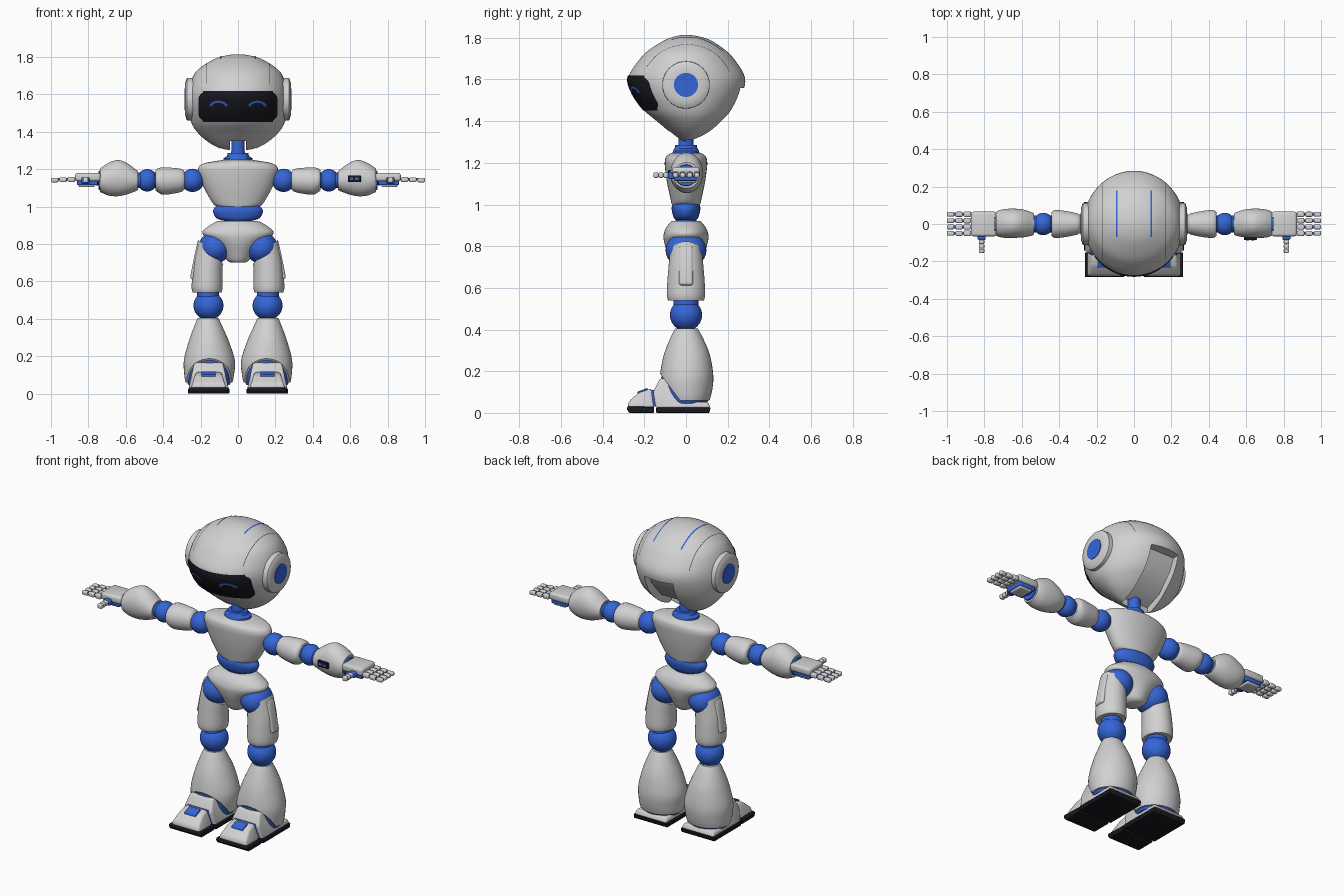
import bpy, bmesh, math
from mathutils import Vector, Matrix
from mathutils.bvhtree import BVHTree

if "Cube" in bpy.data.objects:
    bpy.data.objects.remove(bpy.data.objects["Cube"])


def material(name, r, g, b):
    m = bpy.data.materials.new(name)
    m.use_nodes = True
    m.diffuse_color = (r, g, b, 1)
    node = next(n for n in m.node_tree.nodes if n.type == "BSDF_PRINCIPLED")
    node.inputs["Base Color"].default_value = (r, g, b, 1)
    return m


SHELL = material("light grey shell", .64, .64, .64)
BLUE = material("blue joint", .035, .13, .68)
BLACK = material("black", .009, .009, .014)
SEAM = material("dark seam", .07, .07, .07)


def smooth(mesh):
    for p in mesh.polygons:
        p.use_smooth = True
    mesh.set_sharp_from_angle(angle=math.radians(38))


def finish(name, bm, mat, s=1, recalc=True):
    for v in bm.verts:
        v.co.x *= s
    if recalc:
        bmesh.ops.recalc_face_normals(bm, faces=bm.faces[:])
    mesh = bpy.data.meshes.new(name)
    bm.to_mesh(mesh)
    bm.free()
    mesh.materials.append(mat)
    smooth(mesh)
    ob = bpy.data.objects.new(name, mesh)
    bpy.context.collection.objects.link(ob)
    return ob


def spline(rows, steps):
    out = []
    for i in range(len(rows) - 1):
        p = [rows[max(i - 1, 0)], rows[i], rows[i + 1], rows[min(i + 2, len(rows) - 1)]]
        for k in range(steps):
            t = k / steps
            out.append([b + t / 2 * (c - a + t * (2 * a - 5 * b + 4 * c - d + t * (3 * (b - c) + d - a)))
                        for a, b, c, d in zip(*p)])
    return out + [rows[-1]]


def loft(name, rows, mat, s=1, axis="z", steps=4, n=40, cuts=()):
    """Ellipse rows: position, centre and radius of each cross axis."""
    bm = bmesh.new()
    rings = []
    for t, ca, ra, cb, rb in spline(rows, steps):
        ring = []
        for i in range(n):
            a = math.tau * i / n
            u, v = ca + ra * math.cos(a), cb + rb * math.sin(a)
            ring.append(bm.verts.new((u, v, t) if axis == "z" else (t, u, v)))
        rings.append(ring)
    for lo, hi in zip(rings, rings[1:]):
        for i in range(n):
            j = (i + 1) % n
            bm.faces.new((lo[i], lo[j], hi[j], hi[i]))
    bm.faces.new(rings[0])
    bm.faces.new(rings[-1])
    for co, no in cuts:
        bmesh.ops.bisect_plane(bm, geom=bm.verts[:] + bm.edges[:] + bm.faces[:],
                               plane_co=co, plane_no=no, clear_outer=True)
        bmesh.ops.edgeloop_fill(bm, edges=[e for e in bm.edges if e.is_boundary])
    return finish(name, bm, mat, s)


def ball(name, c, r, mat, s=1):
    bm = bmesh.new()
    bmesh.ops.create_uvsphere(bm, u_segments=32, v_segments=20, radius=1,
                              matrix=Matrix.Translation(c) @ Matrix.Diagonal((*r, 1)))
    return finish(name, bm, mat, s)


def soften(bm, width):
    if width:
        bmesh.ops.bevel(bm, geom=bm.edges[:], offset=width, segments=3, profile=.5,
                        affect="EDGES", clamp_overlap=True)


def box(name, c, size, mat, s=1, bevel=.008, tilt=0):
    bm = bmesh.new()
    bmesh.ops.create_cube(bm, size=1, matrix=Matrix.Diagonal((*size, 1)))
    soften(bm, bevel)
    bm.transform(Matrix.Translation(c) @ Matrix.Rotation(tilt, 4, "Y"))
    return finish(name, bm, mat, s)


def prism(name, profile, cx, half, mat, s=1, bevel=.0, taper=0):
    """Side profile in y and z, extruded across x, narrowing with height."""
    bm = bmesh.new()
    sides = [[bm.verts.new((cx + k * (half - taper * z), y, z)) for y, z in profile] for k in (-1, 1)]
    bm.faces.new(sides[0])
    bm.faces.new(sides[1])
    for i in range(len(profile)):
        j = (i + 1) % len(profile)
        bm.faces.new((sides[0][i], sides[0][j], sides[1][j], sides[1][i]))
    bmesh.ops.recalc_face_normals(bm, faces=bm.faces[:])
    soften(bm, bevel)
    return finish(name, bm, mat, s)


# Head shell: height, half width, front, back
skull = [(1.30, .05, -.0, .035), (1.312, .10, -.03, .065), (1.35, .167, -.08, .13), (1.40, .22, -.14, .185),
         (1.45, .25, -.198, .23), (1.53, .268, -.255, .27), (1.61, .266, -.276, .283), (1.69, .243, -.228, .237),
         (1.74, .205, -.18, .19), (1.79, .123, -.10, .115), (1.809, .055, -.045, .05), (1.814, .01, -.01, .01)]
head = loft("head_shell", [(z, 0, w, (f + b) / 2, (b - f) / 2) for z, w, f, b in skull], SHELL, n=64)
tree = BVHTree.FromPolygons([v.co for v in head.data.vertices], [p.vertices[:] for p in head.data.polygons])


def patch(name, fn, direction, nu, nv, lift, mat):
    """Thin sheet draped over the head along a direction."""
    d = Vector(direction)
    bm = bmesh.new()
    grid = []
    for i in range(nu + 1):
        row = []
        for j in range(nv + 1):
            hit = tree.ray_cast(Vector(fn(i / nu, j / nv)) - d * 3, d)[0]
            row.append(bm.verts.new(hit - d * lift))
        grid.append(row)
    for i in range(nu):
        for j in range(nv):
            bm.faces.new((grid[i][j], grid[i + 1][j], grid[i + 1][j + 1], grid[i][j + 1]))
    bm.normal_update()
    if sum(f.normal.dot(d) for f in bm.faces) > 0:
        bmesh.ops.reverse_faces(bm, faces=bm.faces[:])
    return finish(name, bm, mat, recalc=False)


def visor_shape(u, v):
    k = 2 * v - 1
    return ((2 * u - 1) * .212 * max(1 - abs(k) ** 5, 0.45) ** .16, 0, 1.535 + .083 * k)


patch("visor", visor_shape, (0, 1, 0), 40, 24, .006, BLACK)

for side, s in (("left", 1), ("right", -1)):
    # Face and head trim
    def eye(u, v):
        a = math.pi * (.08 + .84 * u)
        r = 1 - .3 * v
        return (s * .104 + .052 * r * math.cos(a), 0, 1.528 + .038 * r * math.sin(a))
    patch(side + "_eye", eye, (0, 1, 0), 16, 2, .0095, BLUE)
    patch(side + "_head_stripe", lambda u, v: (s * (.088 + .008 * v), -.07 + .25 * u, 0),
          (0, 0, -1), 20, 1, .003, BLUE)
    patch(side + "_head_seam", lambda u, v: (s * (.165 + .003 * v), -.19 + .4 * u, 0),
          (0, 0, -1), 24, 1, .002, SEAM)
    z = 1.574
    loft(side + "_ear_ring", [(x, 0, r, z, r) for x, r in ((.20, .115), (.272, .113), (.276, .108), (.284, .08), (.284, .06))],
         SHELL, s, "x", 1)
    loft(side + "_ear_disc", [(.25, 0, .058, z, .058), (.287, 0, .058, z, .058)], BLUE, s, "x", 1)

# Recess at the back of the head, and the neck notch
slot = prism("slot_cutter", [(0, 1.2), (0, 1.345), (.10, 1.385), (.19, 1.49), (.222, 1.56), (.4, 1.56), (.4, 1.2)],
             0, .095, SHELL)
notch = box("notch_cutter", (0, -.09, 1.27), (.084, .2, .16), SHELL, bevel=0)
bpy.context.view_layer.objects.active = head
for cutter in (slot, notch):
    cutter.hide_render = True
    mod = head.modifiers.new("cut", "BOOLEAN")
    mod.operation = "DIFFERENCE"
    mod.object = cutter
    bpy.ops.object.modifier_apply(modifier=mod.name)
    bpy.data.objects.remove(cutter)
smooth(head.data)


def turned(name, rows, mat, steps=1):
    return loft(name, [(z, 0, w, 0, d) for z, w, d in rows], mat, steps=steps)


# Neck, torso, waist and pelvis
turned("neck", [(1.23, .037, .037), (1.37, .035, .035)], BLUE)
turned("neck_collar", [(1.235, .08, .065), (1.258, .078, .063), (1.268, .06, .055), (1.285, .055, .052)], BLUE)
turned("torso", [(1.0, .112, .068), (1.02, .137, .073), (1.10, .182, .09), (1.17, .21, .1),
                 (1.205, .213, .102), (1.23, .185, .095), (1.248, .088, .072)], SHELL, 5)
turned("waist_band", [(.925, .085, .05), (.94, .118, .06), (.97, .133, .068), (.99, .128, .068), (1.01, .108, .062)], BLUE, 4)
turned("waist_joint", [(.87, .076, .05), (.93, .074, .05)], BLUE)
turned("pelvis", [(.70, .04, .05), (.715, .062, .065), (.76, .088, .085), (.80, .125, .1), (.84, .178, .108),
                  (.865, .19, .105), (.89, .165, .095), (.915, .125, .075), (.922, .105, .065)], SHELL, 4)

shin = [(.03, .155, .105, .005, .095), (.06, .155, .125, .005, .108), (.11, .154, .134, .002, .124),
        (.18, .153, .136, .003, .128), (.28, .156, .107, .004, .11), (.36, .159, .075, .003, .078), (.405, .16, .055, .002, .054)]

for side, s in (("left", 1), ("right", -1)):
    p = side + "_"
    # Thigh, hip and knee
    ball(p + "hip_joint", (.125, 0, .78), (.086, .098, .085), BLUE, s)
    loft(p + "thigh", [(.54, .165, .077, 0, .086), (.57, .165, .083, 0, .092), (.65, .163, .08, 0, .088),
                       (.72, .158, .077, 0, .082), (.83, .15, .062, 0, .07)], SHELL, s,
         cuts=[((.2, 0, .81), (-.7, 0, .73))])
    box(p + "thigh_panel", (.224, 0, .705), (.03, .066, .19), SHELL, s, .012, -.2)
    loft(p + "knee_stub", [(.5, .16, .058, 0, .06), (.555, .16, .058, 0, .06)], BLUE, s, steps=1)
    ball(p + "knee_joint", (.158, 0, .47), (.08, .077, .077), BLUE, s)
    # Shin with a slanted ankle opening and blue lining
    slope = (0, -.8, -.6)
    loft(p + "shin", shin, SHELL, s, cuts=[((0, -.13, .195), slope), ((0, 0, .06), (0, 0, -1))])
    lining = [(z, cx, rx * .93, cy, ry * .94) for z, cx, rx, cy, ry in shin]
    loft(p + "ankle_lining", lining, BLUE, s, cuts=[((0, -.147, .17), slope), ((0, 0, .045), (0, 0, -1))])
    # Foot
    prism(p + "foot_instep", [(-.145, .024), (-.158, .10), (-.125, .165), (-.09, .165), (-.03, .055), (.105, .052), (.118, .024)],
          .157, .113, SHELL, s, .01, .22)
    prism(p + "foot_toe", [(-.28, .026), (-.275, .055), (-.225, .098), (-.165, .118), (-.152, .026)],
          .157, .103, SHELL, s, .012, .3)
    prism(p + "toe_accent", [(-.235, .07), (-.232, .102), (-.185, .12), (-.18, .07)], .157, .038, BLUE, s, .003)
    prism(p + "toe_gap", [(-.17, .03), (-.17, .11), (-.14, .11), (-.14, .03)], .157, .095, BLUE, s, 0, .25)
    prism(p + "heel_sole", [(-.143, 0), (-.143, .026), (.118, .026), (.112, 0)], .157, .111, BLACK, s, .004)
    prism(p + "toe_sole", [(-.272, 0), (-.284, .018), (-.28, .032), (-.153, .028), (-.153, 0)], .157, .106, BLACK, s, .004)

    # Arm
    z = 1.14
    ball(p + "shoulder_joint", (.243, 0, z), (.062, .062, .062), BLUE, s)
    loft(p + "upper_arm", [(.285, 0, .045, z, .045), (.30, 0, .055, z, .06), (.34, 0, .065, z - .002, .068),
                           (.40, 0, .074, z - .004, .073), (.43, 0, .072, z, .063), (.442, 0, .06, z, .052)], SHELL, s, "x")
    loft(p + "elbow_link", [(.43, 0, .045, z, .042), (.56, 0, .045, z, .042)], BLUE, s, "x", 1)
    ball(p + "elbow_joint", (.485, 0, z), (.056, .06, .06), BLUE, s)
    loft(p + "forearm", [(.535, 0, .055, z, .05), (.545, 0, .062, z, .057), (.59, .003, .074, z + .008, .082),
                         (.64, .004, .078, z + .012, .097), (.69, .003, .077, z + .006, .088),
                         (.725, .002, .07, z + .002, .07), (.737, .002, .062, z, .062)], SHELL, s, "x")
    loft(p + "cuff", [(.72, 0, .055, z, .055), (.746, 0, .052, z, .05)], BLUE, s, "x", 1)

    # Hand
    z = 1.145
    ball(p + "wrist_joint", (.755, 0, z), (.03, .04, .032), BLUE, s)
    box(p + "palm_back", (.803, 0, z + .012), (.136, .132, .045), SHELL, s, .014)
    box(p + "palm_core", (.805, 0, z - .016), (.11, .112, .03), BLUE, s, .006)
    box(p + "palm_pad", (.81, .005, z - .032), (.085, .09, .02), SHELL, s, .008)
    for i in range(4):
        y = -.05 + i * .034
        tag = p + "finger_%d_" % (i + 1)
        box(tag + "core", (.92, y, z), (.13, .014, .014), BLUE, s, .003)
        for k in range(3):
            box(tag + "segment_%d" % (k + 1), (.891 + .0445 * k, y, z - .002 * k),
                (.04, .029 - .002 * k, .028 - .002 * k), SHELL, s)
    box(p + "thumb_base", (.815, -.07, z - .006), (.042, .032, .034), BLUE, s)
    for k in range(3):
        box(p + "thumb_segment_%d" % (k + 1), (.815, -.096 - .024 * k, z - .004), (.03, .023, .027), SHELL, s, .007)

# Control panel on one forearm
box("forearm_panel", (.622, -.07, 1.148), (.07, .032, .036), BLACK, bevel=.004)
for x in (.607, .635):
    box("forearm_button", (x, -.086, 1.148), (.018, .004, .014), BLUE, bevel=0)
